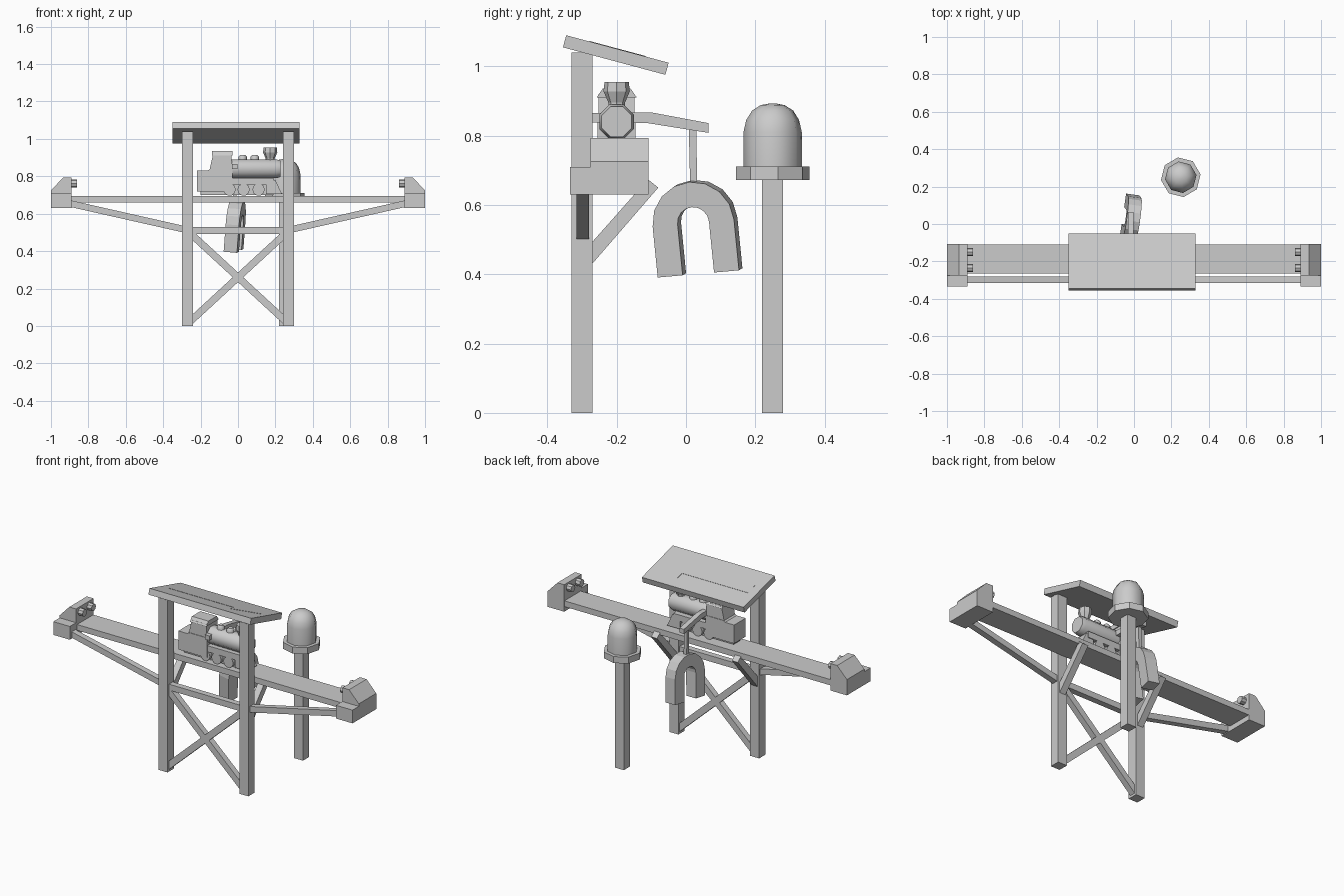
import bpy, bmesh, math
from mathutils import Matrix, Vector

if "Cube" in bpy.data.objects:
    bpy.data.objects.remove(bpy.data.objects["Cube"])
R = math.radians


def finish(name, bm, smooth=None):
    bmesh.ops.recalc_face_normals(bm, faces=bm.faces)
    me = bpy.data.meshes.new(name)
    bm.to_mesh(me)
    bm.free()
    ob = bpy.data.objects.new(name, me)
    bpy.context.collection.objects.link(ob)
    if smooth:
        bpy.ops.object.select_all(action='DESELECT')
        bpy.context.view_layer.objects.active = ob
        ob.select_set(True)
        bpy.ops.object.shade_smooth_by_angle(angle=R(smooth))
    return ob


def prism(name, pts, axis, lo, hi):
    """Extrude a 2D outline along x, y or z."""
    put = {'x': lambda a, b, c: (c, a, b), 'y': lambda a, b, c: (a, c, b),
           'z': lambda a, b, c: (a, b, c)}[axis]
    bm = bmesh.new()
    f = bm.faces.new([bm.verts.new(put(a, b, lo)) for a, b in pts])
    ext = bmesh.ops.extrude_face_region(bm, geom=[f])['geom']
    step = Vector(put(0, 0, hi - lo))
    bmesh.ops.translate(bm, vec=step, verts=[v for v in ext if isinstance(v, bmesh.types.BMVert)])
    return finish(name, bm)


def box(name, x, y, z):
    return prism(name, [(x[0], y[0]), (x[1], y[0]), (x[1], y[1]), (x[0], y[1])], 'z', *z)


def strut(name, p, q, w, axis, lo, hi):
    """Straight bar of width w between two 2D points."""
    p, q = Vector(p), Vector(q)
    d = (q - p).normalized()
    n = Vector((-d.y, d.x)) * w / 2
    return prism(name, [p + n, q + n, q - n, p - n], axis, lo, hi)


def lathe(name, prof, n, matrix, smooth=None):
    """Revolve (radius, height) points with n sides."""
    bm = bmesh.new()
    rings = [[bm.verts.new((r * math.cos(2 * math.pi * i / n), r * math.sin(2 * math.pi * i / n), h))
              for i in range(n)] for r, h in prof]
    for a, b in zip(rings, rings[1:]):
        for i in range(n):
            bm.faces.new((a[i], a[(i + 1) % n], b[(i + 1) % n], b[i]))
    bm.faces.new(rings[0])
    bm.faces.new(rings[-1])
    bm.transform(matrix)
    return finish(name, bm, smooth)


def at(x, y, z, ax='Z', deg=0):
    return Matrix.Translation((x, y, z)) @ Matrix.Rotation(R(deg), 4, ax)


# Timber frame: posts, braces, track beam, end stops
box('track_beam', (-0.95, 0.95), (-0.265, -0.11), (0.66, 0.695))
box('cross_tie', (-0.25, 0.25), (-0.316, -0.28), (0.492, 0.528))
for s, side in ((-1, 'left'), (1, 'right')):
    box(side + '_post', (s * 0.27 - 0.03, s * 0.27 + 0.03), (-0.33, -0.27), (0, 1.04))
    strut(side + '_cross_brace', (s * -0.255, 0.025), (s * 0.255, 0.495), 0.038, 'y', -0.316, -0.28)
    strut(side + '_long_brace', (s * 0.28, 0.515), (s * 0.91, 0.657), 0.035, 'y', -0.316, -0.28)
    prism(side + '_knee_bracket', [(-0.275, 0.425), (-0.08, 0.65), (-0.11, 0.674), (-0.275, 0.488)],
          'x', s * 0.27 - 0.02, s * 0.27 + 0.02)
    box(side + '_stop_base', sorted((s * 0.89, s)), (-0.335, -0.108), (0.63, 0.71))
    prism(side + '_stop_block', [(s, 0.71), (s, 0.725), (s * 0.935, 0.793), (s * 0.89, 0.793), (s * 0.89, 0.71)],
          'y', -0.275, -0.108)
    for k, y in enumerate((-0.15, -0.235)):
        lathe(f'{side}_bumper_{k}', [(0.022, -0.02), (0.022, 0.02)], 8, at(s * 0.88, y, 0.762, 'Y', 90), 40)

# Sloping roof with arrow on top
tilt = at(-0.01, -0.2025, 1.0325, 'X', -15)
box('roof', (-0.34, 0.34), (-0.153, 0.153), (-0.018, 0.018)).matrix_world = tilt
prism('roof_arrow', [(-0.29, -0.036), (0.15, -0.036), (0.15, -0.083), (0.31, 0), (0.15, 0.083),
                     (0.15, 0.036), (-0.29, 0.036)], 'z', 0.017, 0.0195).matrix_world = tilt

# Lamp dome on its own post
box('lamp_post', (0.22, 0.28), (0.22, 0.28), (0, 0.68))
lamp = at(0.25, 0.25, 0, 'Z', 8)
lathe('lamp_collar', [(0.107, 0.672), (0.107, 0.711)], 8, lamp)
lathe('lamp_dome', [(0.085, 0.70), (0.085, 0.81), (0.077, 0.845), (0.06, 0.872), (0.035, 0.888),
                    (0.008, 0.893)], 8, lamp, 50)

# Locomotive: cab, boiler, running gear
cy = -0.2
prism('cab_lower', [(-0.22, 0.72), (-0.03, 0.72), (-0.03, 0.84), (-0.15, 0.84), (-0.16, 0.832), (-0.22, 0.832)],
      'y', cy - 0.055, cy + 0.055)
prism('cab_upper', [(-0.152, 0.835), (-0.03, 0.835), (-0.036, 0.92), (-0.133, 0.92)], 'y', cy - 0.052, cy + 0.052)
prism('cab_roof', [(cy - 0.058, 0.91), (cy + 0.058, 0.91), (cy + 0.04, 0.936), (cy - 0.04, 0.936)],
      'x', -0.14, -0.03)
lathe('boiler', [(0.054, -0.05), (0.054, 0.205), (0.047, 0.228)], 8, at(0, cy, 0.84, 'Y', 90)
      @ Matrix.Rotation(R(22.5), 4, 'Z'), 50)
box('running_board', (-0.05, 0.19), (cy - 0.05, cy + 0.05), (0.755, 0.792))
box('chassis', (-0.2, 0.19), (cy - 0.03, cy + 0.03), (0.70, 0.76))
prism('front_guard', [(0.15, 0.705), (0.235, 0.705), (0.2, 0.78), (0.15, 0.78)], 'y', cy - 0.045, cy + 0.045)
for k, x in enumerate((-0.045, 0.03, 0.11)):
    for s, side in ((-1, 'near'), (1, 'far')):
        lathe(f'{side}_wheel_{k}', [(0.033, -0.01), (0.033, 0.01)], 10, at(x, cy + s * 0.04, 0.729, 'X', 90), 40)
for k, x in enumerate((0.025, 0.09)):
    lathe(f'steam_dome_{k}', [(0.022, 0.88), (0.022, 0.905), (0.014, 0.914)], 8, at(x, cy, 0), 50)
lathe('chimney', [(0.024, 0.87), (0.024, 0.895), (0.038, 0.928), (0.035, 0.955)], 8, at(0.172, cy, 0))

# Arm holding the hanging magnet
prism('arm', [(-0.27, 0.838), (-0.11, 0.836), (0.065, 0.808), (0.065, 0.836), (-0.1, 0.867), (-0.27, 0.865)],
      'x', -0.032, -0.002)
prism('hanger', [(0.008, 0.825), (0.030, 0.822), (0.032, 0.655), (0.012, 0.655)], 'x', -0.027, -0.007)


def arch(r):
    return [(r * math.cos(math.pi * i / 8), r * math.sin(math.pi * i / 8)) for i in range(9)]


ro, ri, leg = 0.119, 0.046, -0.148
magnet = prism('horseshoe_magnet', [(ro, leg)] + arch(ro) + [(-ro, leg), (-ri, leg)] + arch(ri)[::-1]
               + [(ri, leg)], 'x', -0.036, 0.036)
magnet.matrix_world = (at(-0.013, 0.026, 0.551, 'Z', -8) @ Matrix.Rotation(R(5), 4, 'Y')
                       @ Matrix.Rotation(R(5), 4, 'X'))
